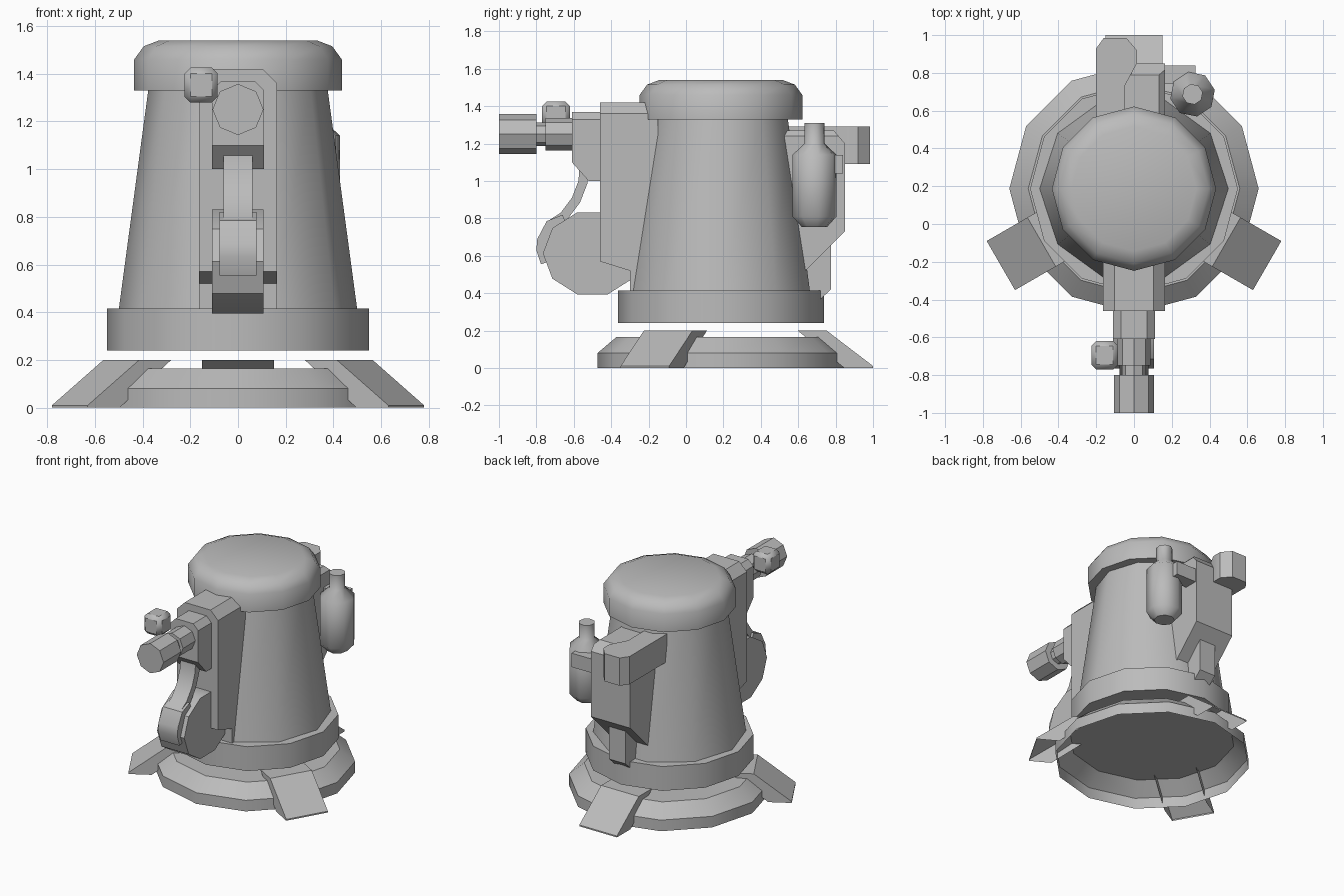
import bpy, bmesh, math
from mathutils import Matrix, Vector

cube = bpy.data.objects.get("Cube")
if cube:
    bpy.data.objects.remove(cube, do_unlink=True)

grey = bpy.data.materials.new("painted_grey")
grey.use_nodes = True
COLOUR = (0.5, 0.5, 0.5, 1)
grey.diffuse_color = COLOUR
grey.node_tree.nodes["Principled BSDF"].inputs["Base Color"].default_value = COLOUR

AXIS_Y = 0.187  # centre line of the round body


def finish(name, bm, angle=35, fix_normals=True):
    if fix_normals:
        bmesh.ops.recalc_face_normals(bm, faces=bm.faces)
    mesh = bpy.data.meshes.new(name)
    bm.to_mesh(mesh)
    bm.free()
    mesh.materials.append(grey)
    obj = bpy.data.objects.new(name, mesh)
    bpy.context.collection.objects.link(obj)
    bpy.ops.object.select_all(action='DESELECT')
    obj.select_set(True)
    bpy.context.view_layer.objects.active = obj
    bpy.ops.object.shade_smooth_by_angle(angle=math.radians(angle))
    return obj


def lathe(name, profile, sides, place, caps=(True, True), angle=37, turn=0):
    """Stack rings of (radius, height) and move them with a matrix."""
    bm = bmesh.new()
    rings = []
    for r, h in profile:
        rings.append([bm.verts.new(place @ Vector((
            r * math.cos(turn + math.tau * i / sides),
            r * math.sin(turn + math.tau * i / sides), h))) for i in range(sides)])
    for a, b in zip(rings, rings[1:]):
        for i in range(sides):
            j = (i + 1) % sides
            bm.faces.new((a[i], a[j], b[j], b[i]))
    if caps[0]:
        bm.faces.new(rings[0][::-1])
    if caps[1]:
        bm.faces.new(rings[-1])
    return finish(name, bm, angle)


def prism(name, outline, low, high, axis, bevel=0):
    """Extrude a 2D outline along x or z."""
    bm = bmesh.new()

    def point(p, t):
        return (t, p[0], p[1]) if axis == 'x' else (p[0], p[1], t)
    a = [bm.verts.new(point(p, low)) for p in outline]
    b = [bm.verts.new(point(p, high)) for p in outline]
    bm.faces.new(a)
    bm.faces.new(b[::-1])
    for i in range(len(a)):
        j = (i + 1) % len(a)
        bm.faces.new((a[i], b[i], b[j], a[j]))
    if bevel:
        # chamfer the upper side edges
        top = max(v.co.z for v in bm.verts) - 0.001
        edges = [e for e in bm.edges if all(v.co.z > top for v in e.verts)
                 and abs(e.verts[0].co.x - e.verts[1].co.x) < 0.001]
        bmesh.ops.bevel(bm, geom=edges, offset=bevel, segments=1, affect='EDGES')
    return finish(name, bm, 30)


def box(name, low, high, bevel=0):
    outline = [(low[1], low[2]), (high[1], low[2]), (high[1], high[2]), (low[1], high[2])]
    return prism(name, outline, low[0], high[0], 'x', bevel)


# Round body
upright = Matrix.Translation((0, AXIS_Y, 0))
lathe("base_skirt", [(0.66, 0), (0.66, 0.08), (0.56, 0.165)], 12, upright, (False, True))
lathe("lower_drum", [(0.55, 0.24), (0.55, 0.415)], 12, upright)
lathe("tapered_body", [(0.5, 0.41), (0.375, 1.34)], 10, upright)
lathe("top_cap", [(0.435, 1.33), (0.435, 1.46), (0.395, 1.515), (0.33, 1.54)], 12, upright)

# Three open-bottomed feet
for number, degrees in enumerate((90, 210, 330)):
    place = upright @ Matrix.Rotation(math.radians(degrees), 4, 'Z')
    bm = bmesh.new()
    sides = [[bm.verts.new(place @ Vector((r, w, z))) for r, z in
              ((0.41, 0.2), (0.565, 0.2), (0.814, 0.01), (0.814, 0), (0.66, 0))]
             for w in (-0.15, 0.15)]
    left, right = sides
    bm.faces.new(left[::-1])
    bm.faces.new(right)
    for i in range(3):
        bm.faces.new((left[i], left[i + 1], right[i + 1], right[i]))
    finish("foot_%d" % (number + 1), bm, 30)

# Front bracket and gun mount
prism("front_bracket", [(-0.15, 1.42), (-0.46, 1.42), (-0.46, 0.57), (-0.3, 0.52),
                        (-0.3, 0.41), (-0.15, 0.41)], -0.163, 0.163, 'x', 0.06)
prism("front_mount", [(-0.45, 1.37), (-0.61, 1.37), (-0.61, 1.1), (-0.52, 1.0),
                      (-0.45, 1.0)], -0.11, 0.11, 'x', 0.04)

# Barrel pointing to the front
forward = Matrix.Translation((0, 0, 1.25)) @ Matrix.Rotation(math.pi / 2, 4, 'X')
for name, r, start, end in (("barrel_collar", 0.087, 0.58, 0.75),
                            ("barrel_neck", 0.063, 0.74, 0.81),
                            ("barrel_muzzle", 0.107, 0.8, 1.0)):
    lathe(name, [(r, start), (r, end)], 8, forward)

# Sight block beside the barrel
sight = box("sight_block", (-0.225, -0.77, 1.28), (-0.085, -0.62, 1.425))
chamfer = sight.modifiers.new("chamfer", 'BEVEL')
chamfer.width = 0.025
chamfer.segments = 1

# Ammunition drum and its feed chute
sideways = (Matrix.Translation((0, -0.5, 0.613)) @ Matrix.Diagonal((1, 0.265, 0.23, 1))
            @ Matrix.Rotation(math.pi / 2, 4, 'Y'))
lathe("ammunition_drum", [(1, -0.11), (1, 0.107)], 10, sideways, turn=math.pi / 2)


def strip(name, path, thickness, half_width):
    """Thicken a side-on path and extrude it across the model."""
    inner = []
    for i, p in enumerate(path):
        d = Vector(path[min(i + 1, len(path) - 1)]) - Vector(path[max(i - 1, 0)])
        n = Vector((-d.y, d.x)).normalized() * thickness
        inner.append((p[0] + n.x, p[1] + n.y))
    prism(name, list(path) + inner[::-1], -half_width, half_width, 'x')


strip("feed_chute", [(-0.57, 1.07), (-0.575, 1.0), (-0.61, 0.91), (-0.67, 0.83),
                     (-0.74, 0.785)], 0.05, 0.06)
strip("feed_cover", [(-0.66, 0.82), (-0.745, 0.785), (-0.795, 0.69), (-0.8, 0.63),
                     (-0.775, 0.555)], 0.06, 0.077)

# Rear bracket, its foot and the pod on top
prism("rear_bracket", [(0.45, 1.27), (0.79, 1.27), (0.85, 1.2), (0.85, 0.73),
                       (0.64, 0.52), (0.5, 0.54)], -0.15, 0.163, 'x', 0.03)
prism("rear_bracket_foot", [(0.6, 0.68), (0.775, 0.68), (0.775, 0.42), (0.71, 0.36),
                            (0.6, 0.4)], -0.06, 0.07, 'x')
prism("rear_pod", [(-0.2, 0.5), (-0.2, 0.93), (-0.16, 0.985), (-0.04, 0.985),
                   (0.015, 0.92), (0.015, 0.85), (-0.05, 0.73), (-0.05, 0.5)],
      1.09, 1.29, 'z')

# Gas bottle with its clamp
lathe("gas_bottle", [(0.07, 0.755), (0.12, 0.81), (0.12, 1.14), (0.055, 1.2), (0.055, 1.31)],
      8, Matrix.Translation((0.31, 0.687, 0)), angle=46, turn=math.pi / 16)
box("bottle_clamp", (0.1, 0.74, 1.04), (0.325, 0.84, 1.14))
